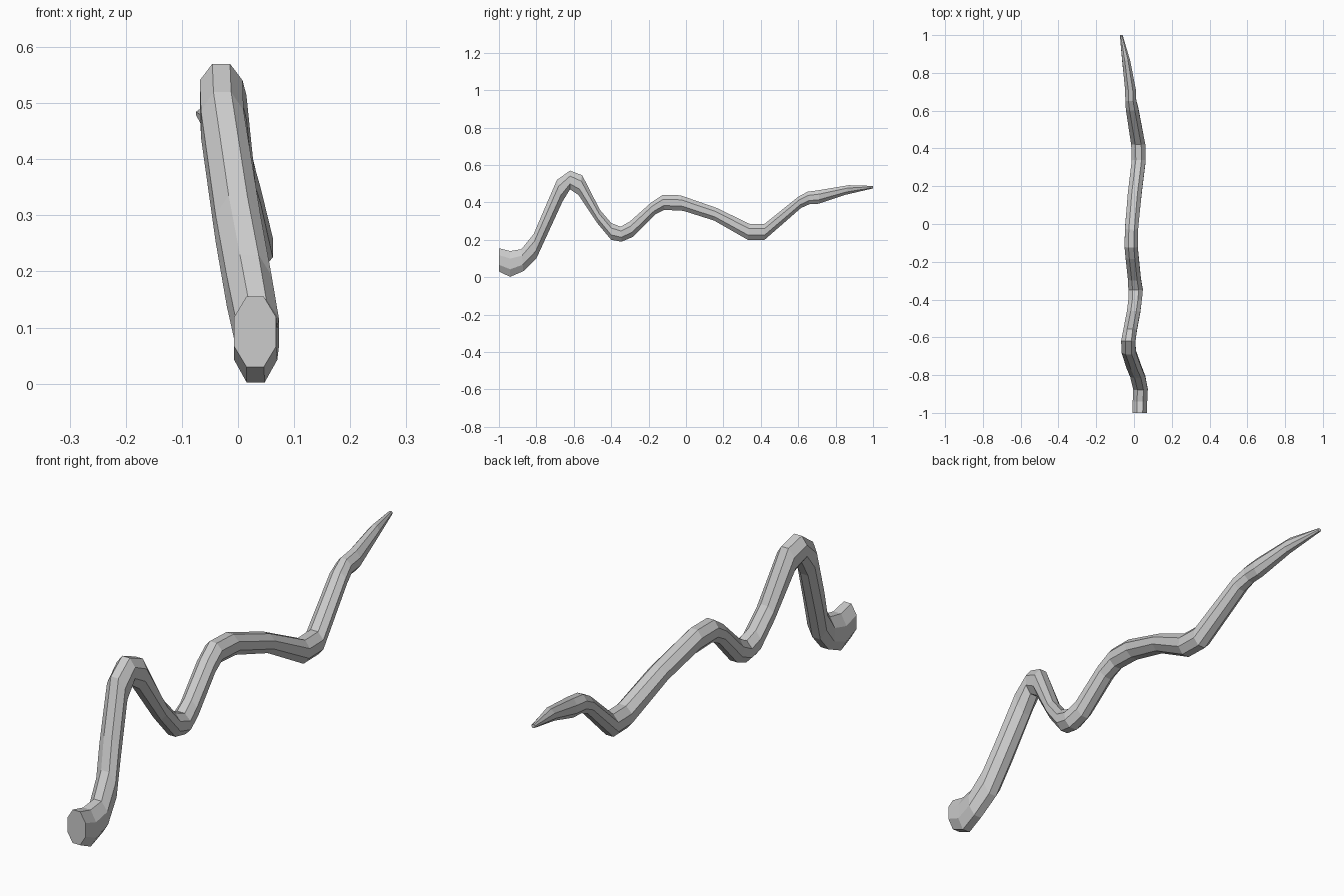
import bpy, bmesh, math
from mathutils import Vector

SIDES = 8
# Ring stations: upper y, z / lower y, z / left x, right x
RINGS = [
    (-1.00, .155, -1.00, .03, -.007, .068),
    (-.94, .14, -.94, .002, -.007, .070),
    (-.88, .15, -.87, .032, -.004, .073),
    (-.815, .23, -.80, .10, -.02, .06),
    (-.77, .335, -.745, .22, -.04, .04),
    (-.69, .52, -.66, .405, -.066, .01),
    (-.62, .57, -.62, .47, -.068, .008),
    (-.555, .545, -.575, .44, -.057, .015),
    (-.46, .36, -.475, .29, -.038, .033),
    (-.40, .29, -.40, .20, -.03, .042),
    (-.35, .27, -.345, .19, -.03, .047),
    (-.30, .298, -.285, .215, -.032, .037),
    (-.185, .40, -.165, .335, -.045, .025),
    (-.125, .44, -.115, .36, -.05, .02),
    (-.03, .438, -.015, .355, -.048, .022),
    (.165, .37, .15, .303, -.033, .04),
    (.34, .285, .33, .20, -.012, .062),
    (.42, .285, .42, .20, -.015, .060),
    (.60, .43, .615, .37, -.043, .024),
    (.65, .457, .66, .39, -.046, .012),
    (.71, .465, .71, .393, -.047, .010),
    (.87, .492, .85, .44, -.062, -.02),
    (1.00, .488, 1.00, .475, -.075, -.060),
]

# Tentacle: octagonal rings bridged along a winding path
bm = bmesh.new()
grow = 1 / math.cos(math.pi / SIDES)
loops = []
for ty, tz, by, bz, x0, x1 in RINGS:
    top, low = Vector((0, ty, tz)), Vector((0, by, bz))
    centre = (top + low) / 2 + Vector(((x0 + x1) / 2, 0, 0))
    up, side = (top - low) / 2 * grow, Vector(((x1 - x0) / 2 * grow, 0, 0))
    angles = [(i + .5) * math.tau / SIDES for i in range(SIDES)]
    loops.append([bm.verts.new(centre + side * math.cos(a) + up * math.sin(a)) for a in angles])
for a, b in zip(loops, loops[1:]):
    for i in range(SIDES):
        j = (i + 1) % SIDES
        bm.faces.new((a[i], a[j], b[j], b[i]))
# Flat end caps
bm.faces.new(loops[0])
bm.faces.new(loops[-1])
bmesh.ops.recalc_face_normals(bm, faces=bm.faces)

mesh = bpy.data.meshes.new("tentacle")
bm.to_mesh(mesh)
bm.free()
bpy.context.collection.objects.link(bpy.data.objects.new("tentacle", mesh))
